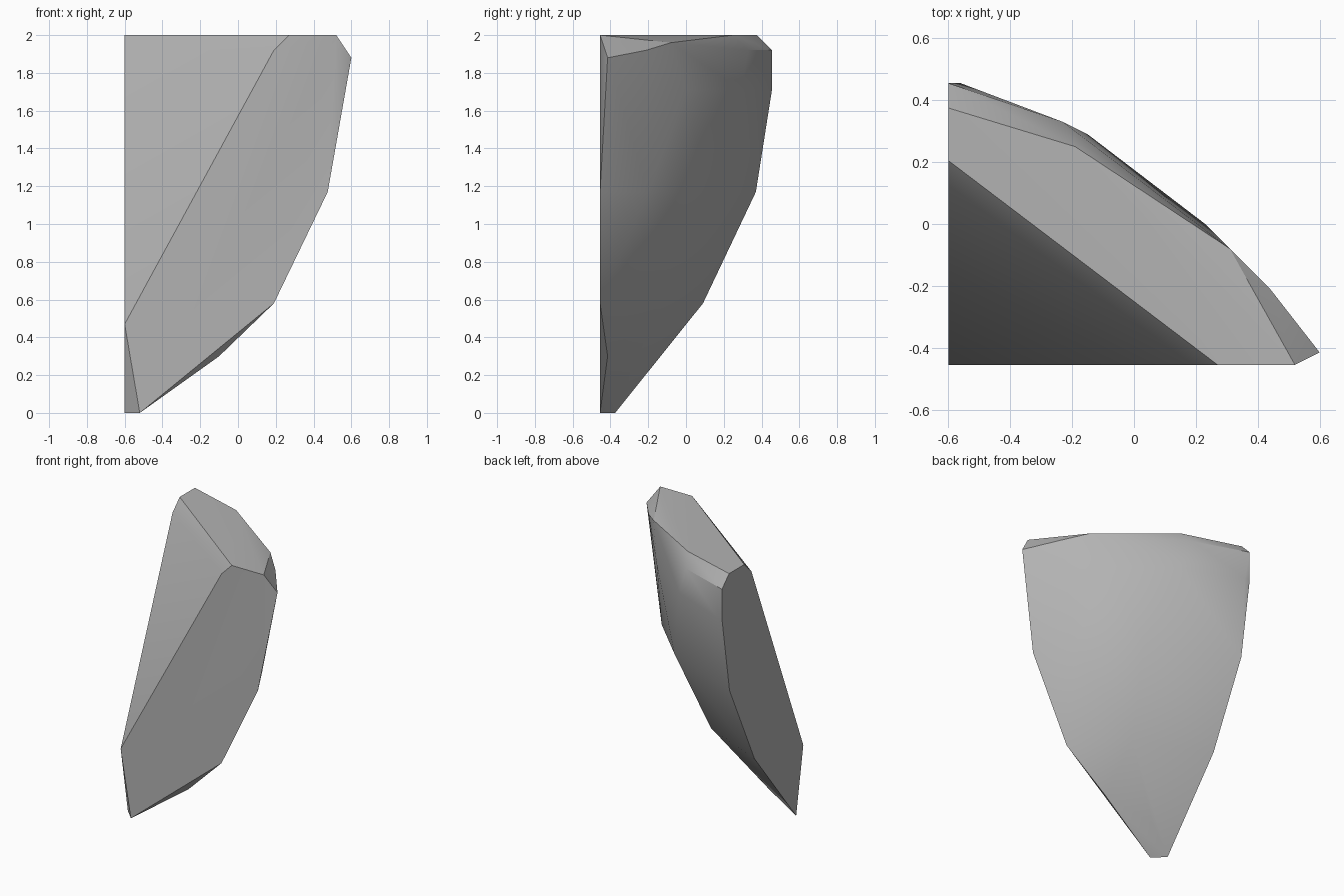
import bpy
import bmesh
import math

default_cube = bpy.data.objects.get("Cube")
if default_cube:
    bpy.data.objects.remove(default_cube, do_unlink=True)

# The two flat cut sides of the shard
SIDE_X = -0.6
FRONT_Y = -0.455


def make_material(name, colour):
    material = bpy.data.materials.new(name)
    material.use_nodes = True
    material.diffuse_color = colour
    material.node_tree.nodes["Principled BSDF"].inputs["Base Color"].default_value = colour
    return material


def ring(height, *outline):
    """Place an outline of (x, y) pairs at one height."""
    return [(x, y, height) for x, y in outline]


def build_hull(name, points, material):
    """Wrap the control points in a convex faceted solid."""
    bm = bmesh.new()
    for point in points:
        bm.verts.new(point)
    result = bmesh.ops.convex_hull(bm, input=bm.verts[:], use_existing_faces=False)
    leftovers = {item for key in ("geom_interior", "geom_unused") for item in result[key]
                 if isinstance(item, bmesh.types.BMVert) and not item.link_faces}
    bmesh.ops.delete(bm, geom=list(leftovers), context="VERTS")
    bmesh.ops.dissolve_limit(bm, angle_limit=math.radians(1),
                             verts=bm.verts[:], edges=bm.edges[:])
    bmesh.ops.recalc_face_normals(bm, faces=bm.faces[:])
    mesh = bpy.data.meshes.new(name)
    bm.to_mesh(mesh)
    bm.free()
    mesh.materials.append(material)
    obj = bpy.data.objects.new(name, mesh)
    bpy.context.collection.objects.link(obj)
    return obj


points = []

# Flat top and its chamfered rim
points += ring(2, (SIDE_X, 0.205), (SIDE_X, 0.375), (-0.19, 0.25),
               (0.52, FRONT_Y), (0.27, FRONT_Y))
points += ring(1.96, (0.31, -0.08))
points += ring(1.92, (SIDE_X, 0.125), (SIDE_X, 0.455), (-0.23, 0.33),
               (0.44, -0.21), (0.19, FRONT_Y))
points += ring(1.88, (0.6, -0.415))

# Curved outer wall, narrowing downwards
points += ring(1.71, (-0.56, 0.455), (SIDE_X, 0.455), (-0.15, 0.29), (0.23, 0))
points += ring(1.17, (SIDE_X, 0.37), (0.01, 0.115), (0.33, -0.2), (0.475, FRONT_Y))
points += ring(0.58, (SIDE_X, 0.09), (-0.1, -0.135), (0.19, FRONT_Y))
points += ring(0.3, (-0.1, -0.415))
points += ring(0.16, (-0.43, -0.32))

# Foot of the leaning inner face and the blunt bottom tip
points += ring(0.47, (SIDE_X, FRONT_Y))
points += ring(0, (SIDE_X, -0.375), (-0.52, FRONT_Y))

stone = make_material("stone_grey", (0.45, 0.45, 0.45, 1))
shard = build_hull("rock_shard", points, stone)

# Soft shading on the curved wall, crisp cut edges
bpy.ops.object.select_all(action="DESELECT")
shard.select_set(True)
bpy.context.view_layer.objects.active = shard
bpy.ops.object.shade_smooth_by_angle(angle=math.radians(30))
